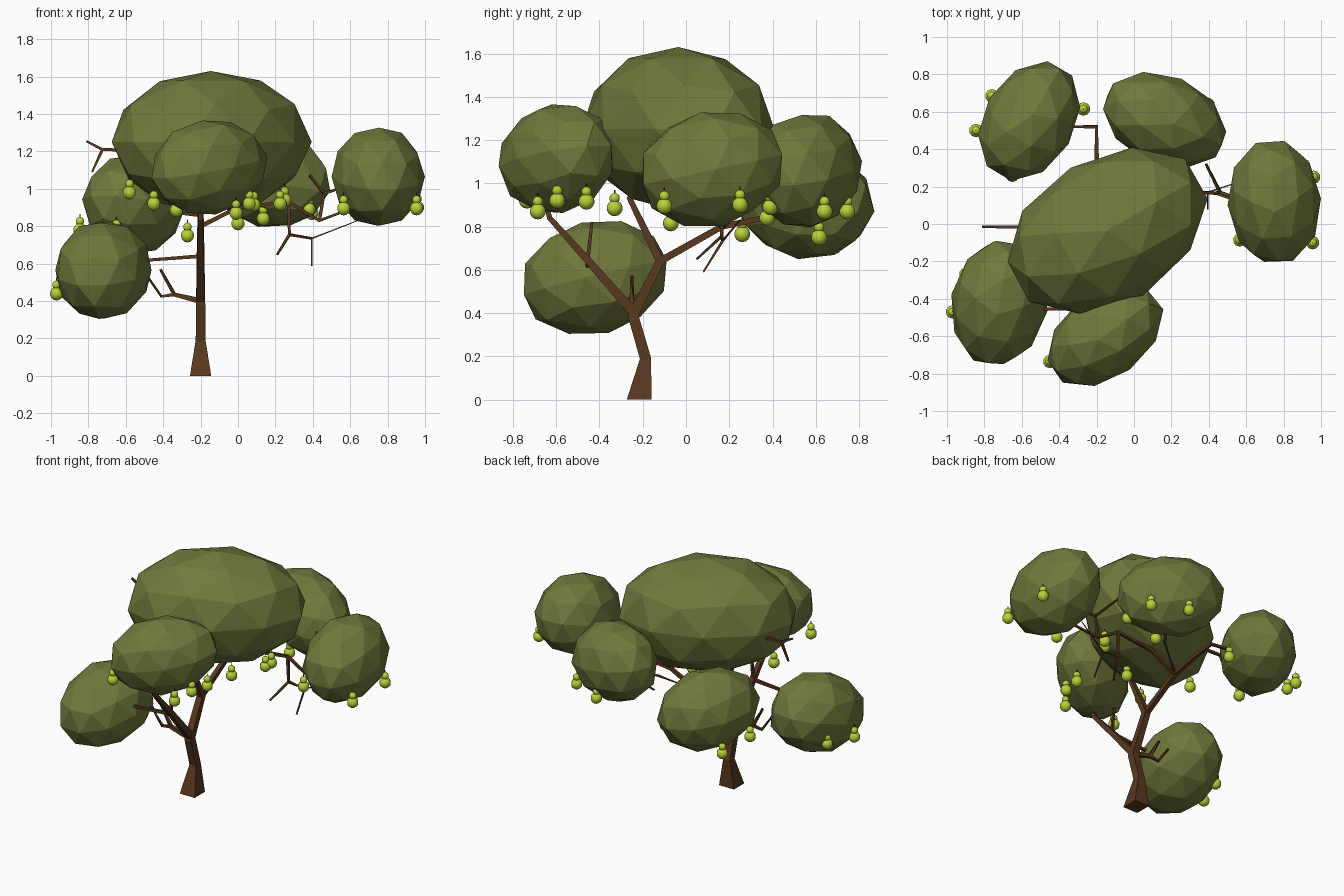
import bpy, bmesh, math, random
from mathutils import Vector, Matrix, Euler

random.seed(4)
default_cube = bpy.data.objects.get("Cube")
if default_cube:
    bpy.data.objects.remove(default_cube, do_unlink=True)


def make_material(name, colour):
    mat = bpy.data.materials.new(name)
    mat.use_nodes = True
    mat.diffuse_color = (*colour, 1)
    mat.node_tree.nodes["Principled BSDF"].inputs["Base Color"].default_value = (*colour, 1)
    return mat


leaf = make_material("olive leaf", (0.165, 0.19, 0.045))
bark = make_material("brown bark", (0.1, 0.04, 0.014))
fruit_skin = make_material("lime fruit", (0.49, 0.64, 0.04))


def finish(name, bm, *materials):
    bmesh.ops.recalc_face_normals(bm, faces=bm.faces)
    mesh = bpy.data.meshes.new(name)
    bm.to_mesh(mesh)
    bm.free()
    for mat in materials:
        mesh.materials.append(mat)
    obj = bpy.data.objects.new(name, mesh)
    bpy.context.collection.objects.link(obj)


def crown(name, centre, radii, yaw, pitch=0):
    """Faceted, slightly uneven leaf mass; its long axis is turned by yaw and raised by pitch."""
    bm = bmesh.new()
    bmesh.ops.create_icosphere(bm, subdivisions=2, radius=1.02)
    for v in bm.verts:
        v.co *= random.uniform(0.985, 1.015)
    turn = Euler((0, -math.radians(pitch), math.radians(yaw))).to_matrix().to_4x4()
    bm.transform(Matrix.Translation(centre) @ turn @ Matrix.Diagonal((*radii, 1)))
    finish(name, bm, leaf)


def limb(name, points, widths, base_direction=None):
    """Square tapered tube through the points; two widths are spread evenly along it."""
    bm = bmesh.new()
    pts = [Vector(p) for p in points]
    rings = []
    for i, p in enumerate(pts):
        before = (p - pts[i - 1]).normalized() if i else Vector()
        after = (pts[i + 1] - p).normalized() if i + 1 < len(pts) else Vector()
        along = (before + after).normalized()
        if base_direction and i == 0:
            along = Vector(base_direction)
        guide = Vector((1, 0, 0)) if abs(along.x) < 0.7 else Vector((0, 1, 0))
        side = (guide - along * guide.dot(along)).normalized()
        up = along.cross(side)
        w = widths[i] if len(widths) == len(pts) else (
            widths[0] + (widths[-1] - widths[0]) * i / (len(pts) - 1))
        rings.append([bm.verts.new(p + w * (side * a + up * b))
                      for a, b in ((1, 1), (-1, 1), (-1, -1), (1, -1))])
    for low, high in zip(rings, rings[1:]):
        for k in range(4):
            n = (k + 1) % 4
            bm.faces.new((low[k], low[n], high[n], high[k]))
    bm.faces.new(rings[0][::-1])
    bm.faces.new(rings[-1])
    finish(name, bm, bark)


def fruit(name, place):
    """Pear-like fruit: a large and a small smooth ball with a short stalk."""
    bm = bmesh.new()
    for radius, height in ((0.037, 0), (0.024, 0.046)):
        bmesh.ops.create_uvsphere(bm, u_segments=10, v_segments=7, radius=radius,
                                  matrix=Matrix.Translation((0, 0, height)))
    skin_faces = set(bm.faces)
    bmesh.ops.create_cone(bm, cap_ends=True, segments=4, radius1=0.003, radius2=0.003,
                          depth=0.02, matrix=Matrix.Translation((0, 0, 0.075)))
    for f in bm.faces:
        f.smooth = f in skin_faces
        f.material_index = 0 if f in skin_faces else 1
    bm.transform(Matrix.Translation(place))
    finish(name, bm, fruit_skin, bark)


# Leaf masses
crown("main_crown", (-0.145, -0.035, 1.25), (0.565, 0.385, 0.375), 30)
crown("front_crown", (-0.155, -0.595, 1.115), (0.345, 0.225, 0.25), 36, 10)
crown("low_right_crown", (-0.72, -0.42, 0.565), (0.345, 0.255, 0.26), 80, 14)
crown("back_right_crown", (-0.56, 0.55, 0.915), (0.335, 0.24, 0.26), 60, -8)
crown("back_crown", (0.16, 0.555, 1.06), (0.345, 0.235, 0.26), -23, -12)
crown("left_crown", (0.75, 0.12, 1.065), (0.34, 0.245, 0.26), 94, 12)

# Trunk and main fork, all in one upright plane
X = -0.2
limb("trunk", [(X, -0.217, 0), (X, -0.187, 0.19), (X, -0.242, 0.38), (X, -0.235, 0.44)],
     [0.057, 0.026, 0.025, 0.024], base_direction=(0, 0, 1))
limb("front_limb", [(X, -0.24, 0.4), (X, -0.45, 0.64), (X, -0.63, 0.84), (X, -0.66, 0.95)],
     [0.022, 0.008])
limb("rear_limb", [(X, -0.24, 0.4), (X, -0.12, 0.64), (X, -0.26, 0.93), (X, -0.02, 1.2)],
     [0.024, 0.021, 0.015, 0.01])
limb("back_limb", [(X, -0.12, 0.64), (X, 0.165, 0.8), (X, 0.36, 0.84), (X, 0.52, 0.86),
                   (-0.4, 0.52, 0.88)], [0.017, 0.007])
limb("back_crown_limb", [(X, 0.165, 0.8), (0, 0.3, 0.9), (0.12, 0.5, 1)], [0.009, 0.006])

# Branches reaching to the sides
limb("front_twig", [(X, -0.455, 0.64), (X, -0.435, 0.82)], [0.009, 0.007])
limb("low_branch", [(X, -0.455, 0.64), (-0.6, -0.455, 0.61)], [0.01, 0.007])
limb("low_twig", [(X, -0.25, 0.4), (-0.34, -0.25, 0.435), (-0.415, -0.25, 0.57)], [0.016, 0.007])
limb("low_twig_fork", [(-0.34, -0.25, 0.435), (-0.41, -0.25, 0.425), (-0.49, -0.25, 0.54)],
     [0.009, 0.006])
limb("high_branch", [(X, -0.02, 1.2), (-0.725, -0.015, 1.21), (-0.81, -0.015, 1.255)], [0.01, 0.006])
limb("high_twig", [(-0.725, -0.015, 1.21), (-0.78, -0.015, 1.09)], [0.008, 0.005])

# Long branch to the left with its hanging and rising twigs
bend, elbow, knot = (0.27, 0.165, 0.93), (0.275, 0.165, 0.755), (0.395, 0.17, 0.735)
joint, top_joint = (0.435, 0.165, 0.83), (0.46, 0.17, 0.975)
limb("left_branch", [(X, 0.165, 0.8), (0, 0.165, 0.9), bend, joint, (0.62, 0.1, 0.9)], [0.012, 0.006])
limb("hanging_twig", [bend, elbow, (0.21, 0.05, 0.65)], [0.01, 0.005])
limb("hanging_fork", [elbow, knot, (0.395, 0.08, 0.59)], [0.008, 0.004])
limb("thin_twig", [knot, (0.64, 0.25, 0.83)], [0.004, 0.002])
limb("rising_twig", [joint, top_joint, (0.385, 0.32, 1.07)], [0.009, 0.006])
limb("rising_fork", [top_joint, (0.6, 0.12, 1.02)], [0.008, 0.005])

# Hanging fruit, grouped by the leaf mass it hangs from
fruit_places = {
    "main": [(-0.58, -0.14, 0.98), (-0.33, -0.33, 0.885), (0, -0.07, 0.815),
             (0.225, -0.02, 0.92), (0.25, 0.01, 0.94)],
    "front": [(-0.45, -0.735, 0.92), (-0.01, -0.685, 0.87), (0.06, -0.595, 0.92),
              (0.085, -0.46, 0.915)],
    "low_right": [(-0.97, -0.47, 0.44), (-0.9, -0.27, 0.45)],
    "back_right": [(-0.27, 0.615, 0.75), (-0.845, 0.5, 0.78), (-0.76, 0.685, 0.71),
                   (-0.65, 0.26, 0.765)],
    "back": [(0.135, 0.375, 0.84), (0.38, 0.39, 0.89), (0.395, 0.64, 0.87), (0.17, 0.745, 0.87)],
    "left": [(0.565, -0.085, 0.895), (0.955, -0.1, 0.895), (0.96, 0.25, 0.9)],
}
for group, places in fruit_places.items():
    for number, place in enumerate(places, 1):
        fruit(f"{group}_fruit_{number}", place)
